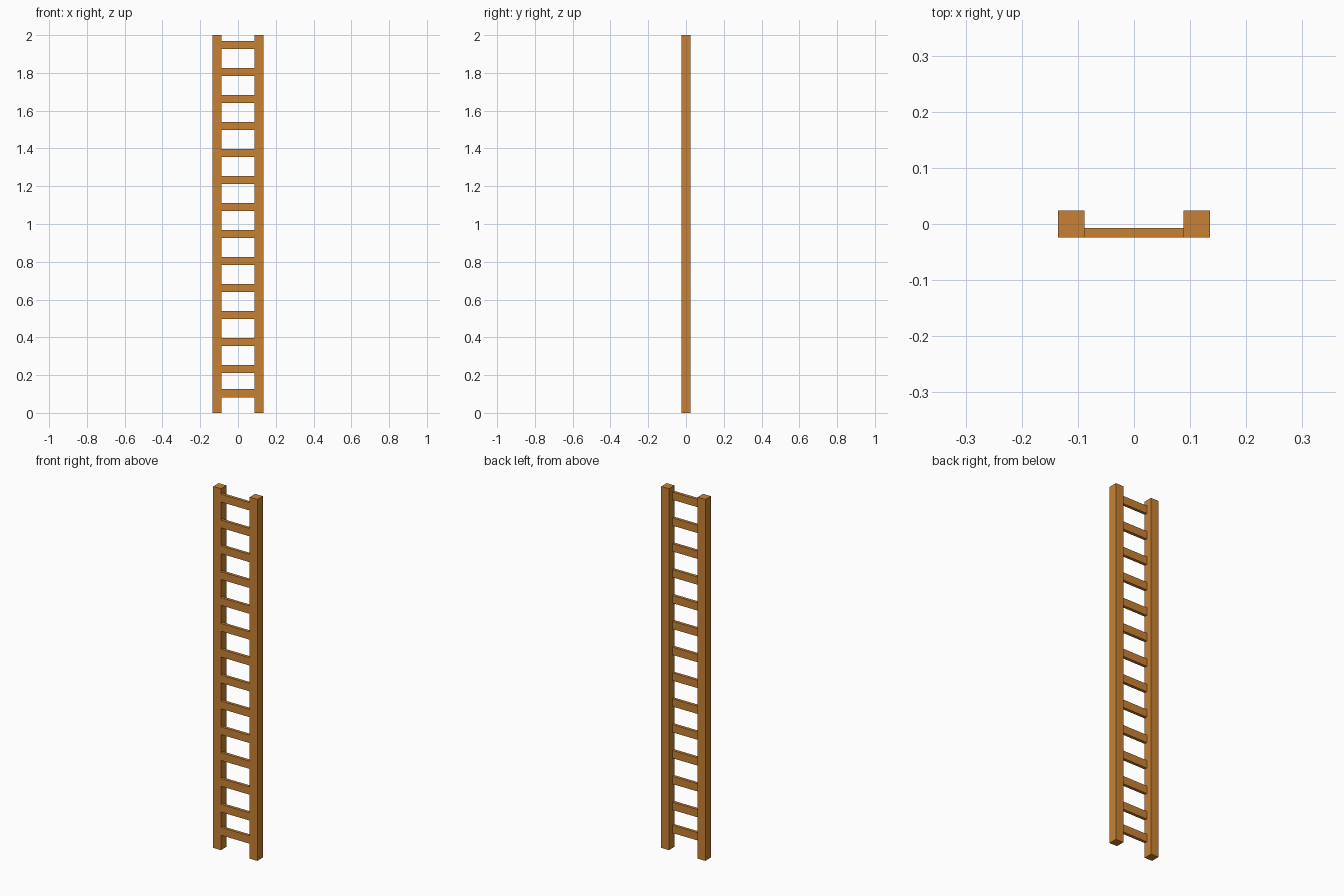
import bpy

if "Cube" in bpy.data.objects:
    bpy.data.objects.remove(bpy.data.objects["Cube"])

wood = bpy.data.materials.new("warm_wood")
wood.diffuse_color = (0.58, 0.22, 0.035, 1.0)
wood.use_nodes = True
wood.node_tree.nodes["Principled BSDF"].inputs["Base Color"].default_value = wood.diffuse_color


def box(name, lo, hi):
    """Axis-aligned box between two corners."""
    bpy.ops.mesh.primitive_cube_add(size=1, location=[(a + b) / 2 for a, b in zip(lo, hi)])
    ob = bpy.context.object
    ob.name = name
    ob.scale = [b - a for a, b in zip(lo, hi)]
    bpy.ops.object.transform_apply(location=False, rotation=False, scale=True)
    ob.data.materials.append(wood)
    return ob


OUTER, INNER, HALF_DEPTH = 0.135, 0.088, 0.024

# Two square side rails
box("left_rail", (-OUTER, -HALF_DEPTH, 0), (-INNER, HALF_DEPTH, 2))
box("right_rail", (INNER, -HALF_DEPTH, 0), (OUTER, HALF_DEPTH, 2))

# Thin rungs flush with the front; the lowest gap is slightly smaller
heights = [0.104] + [0.232 + 0.143 * i for i in range(13)]
for i, z in enumerate(heights):
    box(f"rung_{i + 1}", (-INNER, -HALF_DEPTH, z - 0.0215), (INNER, -0.0075, z + 0.0215))
